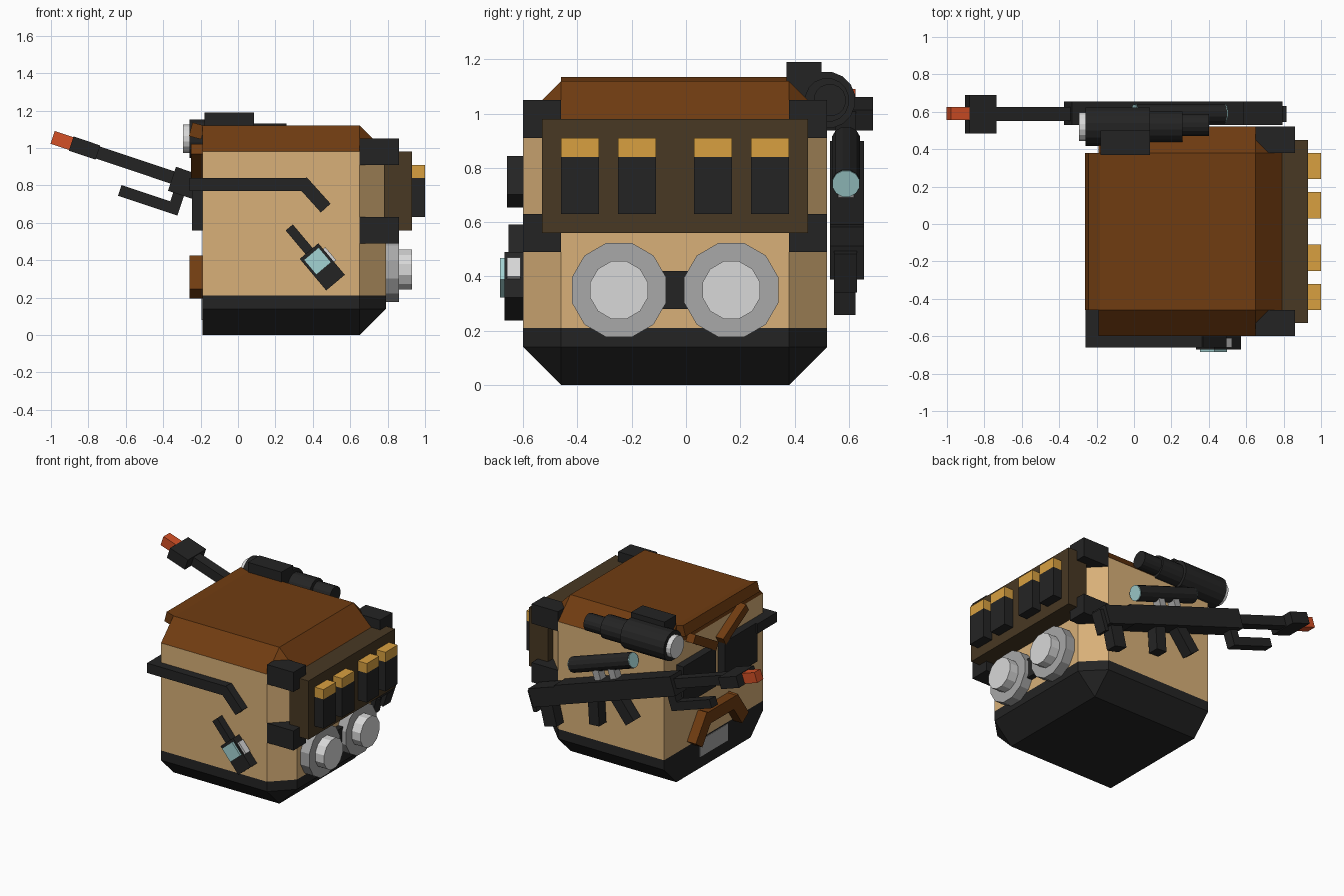
import bpy, bmesh, math
from mathutils import Matrix, Vector

if "Cube" in bpy.data.objects:
    bpy.data.objects.remove(bpy.data.objects["Cube"])


def mat(name, r, g, b):
    lin = lambda c: (c / 255 / 12.92) if c < 10 else ((c / 255 + 0.055) / 1.055) ** 2.4
    m = bpy.data.materials.new(name)
    m.diffuse_color = (lin(r), lin(g), lin(b), 1)
    m.use_nodes = True
    m.node_tree.nodes["Principled BSDF"].inputs["Base Color"].default_value = m.diffuse_color
    return m


BLACK = mat("black", 36, 36, 36)
TAN = mat("tan", 216, 176, 120)
LEATHER = mat("leather brown", 112, 60, 17)
PANEL = mat("dark olive brown", 72, 56, 35)
GOLD = mat("gold", 216, 160, 64)
GREY = mat("grey", 168, 168, 168)
LIGHT = mat("light grey", 216, 216, 216)
TEAL = mat("pale teal", 164, 212, 212)
ORANGE = mat("orange", 212, 80, 38)


def finish(name, bm, m):
    bmesh.ops.recalc_face_normals(bm, faces=bm.faces)
    me = bpy.data.meshes.new(name)
    bm.to_mesh(me)
    bm.free()
    me.materials.append(m)
    ob = bpy.data.objects.new(name, me)
    bpy.context.collection.objects.link(ob)
    return ob


def cuboid(name, m, x, y, z, frame=Matrix()):
    """Box from (min, max) ranges, placed by a frame matrix."""
    bm = bmesh.new()
    size = [b - a for a, b in (x, y, z)]
    mid = [(a + b) / 2 for a, b in (x, y, z)]
    mx = frame @ Matrix.Translation(mid) @ Matrix.Diagonal((*size, 1))
    bmesh.ops.create_cube(bm, size=1, matrix=mx)
    return finish(name, bm, m)


def tube(name, m, x, y, z, r, n=16, frame=Matrix()):
    """Cylinder along x."""
    bm = bmesh.new()
    mx = (frame @ Matrix.Translation(((x[0] + x[1]) / 2, y, z))
          @ Matrix.Rotation(math.pi / 2, 4, 'Y') @ Matrix.Rotation(math.pi / n, 4, 'Z'))
    bmesh.ops.create_cone(bm, cap_ends=True, segments=n, radius1=r, radius2=r,
                          depth=x[1] - x[0], matrix=mx)
    return finish(name, bm, m)


def loft(name, m, rings):
    """Solid through rings of six points each."""
    bm = bmesh.new()
    vs = [[bm.verts.new(p) for p in ring] for ring in rings]
    for a, b in zip(vs, vs[1:]):
        for i in range(6):
            j = (i + 1) % 6
            bm.faces.new((a[i], a[j], b[j], b[i]))
    bm.faces.new(vs[0])
    bm.faces.new(vs[-1])
    bmesh.ops.remove_doubles(bm, verts=bm.verts, dist=1e-5)
    return finish(name, bm, m)


def wide(z):
    return [(-.19, -.6, z), (.65, -.6, z), (.79, -.46, z),
            (.79, .38, z), (.65, .52, z), (-.19, .52, z)]


def narrow(z):
    return [(-.19, -.46, z), (.65, -.46, z), (.65, -.46, z),
            (.65, .38, z), (.65, .38, z), (-.19, .38, z)]


# Pack body: dark base, tan middle, leather lid
loft("base", BLACK, [narrow(0), wide(.14), wide(.21)])
loft("body", TAN, [wide(.21), wide(.98)])
loft("lid", LEATHER, [wide(.98), narrow(1.12)])
lip = Matrix.Translation((-.225, -.04, 1.095)) @ Matrix.Rotation(math.radians(15), 4, 'Y')
cuboid("lid_lip", LEATHER, (-.028, .04), (-.42, .42), (-.04, .035), lip)

# Corner guards
for y in ((-.6, -.46), (.38, .52)):
    for z in ((.49, .63), (.91, 1.05)):
        cuboid("corner_guard", BLACK, (.65, .86), y, z)

# Cartridge panel
cuboid("cartridge_panel", PANEL, (.78, .93), (-.53, .45), (.56, .98))
for y in (-.46, -.25, .03, .24):
    cuboid("cartridge", BLACK, (.93, 1), (y, y + .14), (.63, .84))
    cuboid("cartridge_tip", GOLD, (.93, 1), (y, y + .14), (.84, .91))

# Round canisters on the side
for y in (-.247, .167):
    tube("canister_rim", GREY, (.78, .86), y, .35, .18, 12)
    tube("canister_core", LIGHT, (.86, .93), y, .35, .11, 12)
cuboid("canister_bridge", BLACK, (.78, .83), (-.1, .02), (.28, .42))

# Front strap, wrapping round the corner
cuboid("front_strap", BLACK, (-.26, .37), (-.66, -.6), (.77, .84))
bend = Matrix.Translation((.355, 0, .805)) @ Matrix.Rotation(math.radians(48), 4, 'Y')
cuboid("front_strap_end", BLACK, (-.02, .17), (-.66, -.6), (-.035, .035), bend)
cuboid("strap_wrap", BLACK, (-.26, -.19), (-.66, -.44), (.77, .84))

# Small radio with screen
radio = Matrix.Translation((.425, 0, .395)) @ Matrix.Rotation(math.radians(50), 4, 'Y')
cuboid("radio_body", BLACK, (-.07, .15), (-.67, -.6), (-.065, .065), radio)
cuboid("radio_antenna", BLACK, (-.235, -.07), (-.655, -.6), (-.025, .025), radio)
cuboid("radio_screen", TEAL, (-.052, .052), (-.685, -.67), (-.052, .052), radio)
cuboid("radio_side_key", LIGHT, (-.03, .06), (-.66, -.61), (.06, .08), radio)

# Back pads and leather straps, mirrored about the middle
for s in (-1, 1):
    y0, y1 = sorted((-.04 + s * .05, -.04 + s * .42))
    cuboid("back_pad", BLACK, (-.245, -.19), (y0, y1), (.56, .84))
    f = Matrix.Translation((0, -.04 + s * .17, .92)) @ Matrix.Rotation(s * math.radians(30), 4, 'X')
    cuboid("shoulder_strap", LEATHER, (-.25, -.19), (-.15, .15), (-.03, .03), f)
    f = Matrix.Translation((0, -.04 + s * .2, .31)) @ Matrix.Rotation(-s * math.radians(55), 4, 'X')
    cuboid("back_arch_leg", LEATHER, (-.26, -.19), (-.11, .11), (-.045, .045), f)
cuboid("back_arch_top", LEATHER, (-.26, -.19), (-.2, .12), (.33, .42))
cuboid("back_plate", GREY, (-.194, -.19), (-.2, .12), (.08, .2))

# Spotting scope on the lid edge
tube("spotter_lens", LIGHT, (-.295, -.26), .52, 1.05, .078)
tube("spotter_body", BLACK, (-.26, .085), .52, 1.05, .105)
tube("spotter_neck", BLACK, (.085, .26), .52, 1.05, .082)
tube("spotter_eyepiece", BLACK, (.26, .4), .53, 1.05, .06)
cuboid("spotter_mount", BLACK, (-.18, .085), (.37, .5), (1.08, 1.19))

# Tilted rifle on the far side; z = 0 is its barrel line
gun = Matrix.Translation((0, .59, .725)) @ Matrix.Rotation(math.radians(18.5), 4, 'Y')
cuboid("rifle_tip", ORANGE, (-1.045, -.93), (-.035, .035), (-.036, .036), gun)
cuboid("rifle_muzzle", BLACK, (-.94, -.79), (-.105, .1), (-.04, .04), gun)
cuboid("rifle_barrel", BLACK, (-.8, -.35), (-.038, .036), (-.034, .034), gun)
cuboid("rifle_receiver", BLACK, (-.37, .6), (-.06, .066), (-.075, .06), gun)
cuboid("rifle_stock", BLACK, (.6, .82), (-.06, .066), (-.08, .05), gun)
cuboid("rifle_butt", BLACK, (.82, .85), (-.045, .04), (-.12, .03), gun)
cuboid("rifle_front_grip", BLACK, (-.34, -.28), (-.035, .035), (-.18, -.05), gun)
cuboid("rifle_lower_rail", BLACK, (-.615, -.28), (-.035, .035), (-.185, -.125), gun)
# Parts hanging below the receiver: position, tilt, width, length
for name, u, tilt, w, d in (("rifle_grip", .17, 20, .08, .23),
                            ("rifle_magazine", .33, -15, .08, .22),
                            ("rifle_stock_foot", .73, -5, .1, .2)):
    f = gun @ Matrix.Translation((u, 0, -.03)) @ Matrix.Rotation(math.radians(tilt), 4, 'Y')
    cuboid(name, BLACK, (-w / 2, w / 2), (-.045, .035), (-d, 0), f)
# Rifle sight
tube("sight_tube", BLACK, (-.05, .45), 0, .17, .054, 12, gun)
for u in (-.055, .45):
    tube("sight_lens", TEAL, (u, u + .006), 0, .17, .052, 12, gun)
for u in (.13, .26):
    cuboid("sight_mount", GREY, (u - .025, u + .025), (-.03, .03), (.05, .13), gun)
